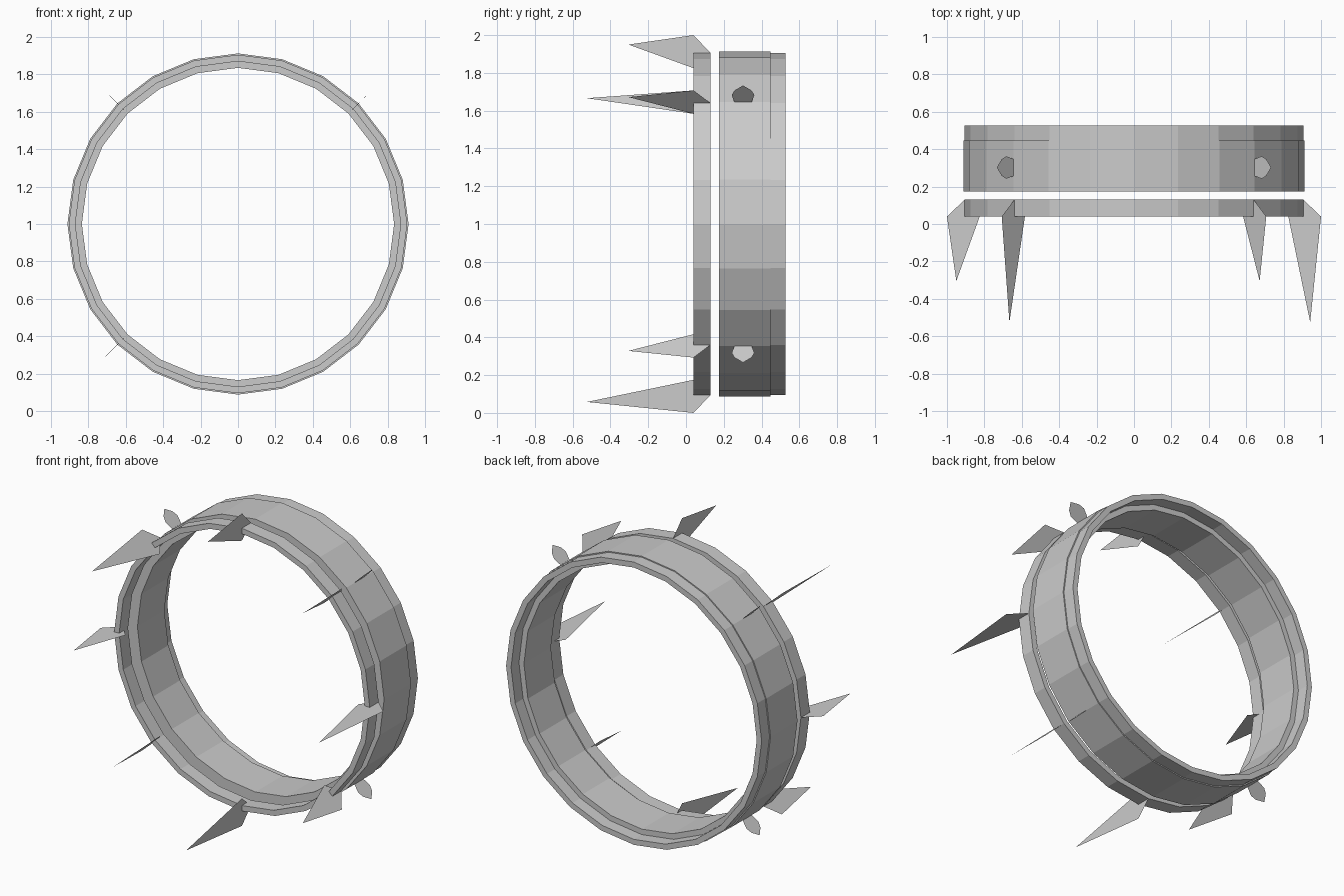
import bpy
import bmesh
from math import cos, sin, pi, radians

cube = bpy.data.objects.get("Cube")
if cube:
    bpy.data.objects.remove(cube, do_unlink=True)

grey = bpy.data.materials.new("plain grey")
colour = (0.6, 0.6, 0.6, 1)
grey.diffuse_color = colour
grey.use_nodes = True
grey.node_tree.nodes["Principled BSDF"].inputs["Base Color"].default_value = colour

SIDES = 24


def place(r, y, angle):
    """Point at a radius and depth, turned about the ring axis."""
    return (r * cos(angle), y, 1 + r * sin(angle))


def finish(bm, name):
    mesh = bpy.data.meshes.new(name)
    bm.to_mesh(mesh)
    bm.free()
    mesh.materials.append(grey)
    obj = bpy.data.objects.new(name, mesh)
    bpy.context.collection.objects.link(obj)
    return obj


def ring(name, profile):
    """Sweep a closed (radius, depth) profile around the axis."""
    bm = bmesh.new()
    loops = [[bm.verts.new(place(r, y, 2 * pi * i / SIDES)) for r, y in profile]
             for i in range(SIDES)]
    n = len(profile)
    for i in range(SIDES):
        a, b = loops[i], loops[(i + 1) % SIDES]
        for j in range(n):
            k = (j + 1) % n
            bm.faces.new((a[j], a[k], b[k], b[j]))
    bmesh.ops.recalc_face_normals(bm, faces=bm.faces)
    return finish(bm, name)


def blade(name, outline, degrees):
    """Flat sheet lying in a radial plane."""
    bm = bmesh.new()
    bm.faces.new([bm.verts.new(place(r, y, radians(degrees))) for r, y in outline])
    return finish(bm, name)


# Thin front ring, floating just ahead of the main band
ring("front_ring", [(0.87, 0.04), (0.905, 0.04), (0.905, 0.13), (0.87, 0.13)])

# Wide band with a thinner lip at the back
ring("main_band", [(0.835, 0.175), (0.912, 0.175), (0.912, 0.447), (0.905, 0.447),
                   (0.905, 0.527), (0.87, 0.527), (0.87, 0.447), (0.835, 0.447)])

# Eight forward spikes, three of them long
for step in range(8):
    angle = step * 45
    long_spike = angle in (0, 135, 270)
    tip = (0.942, -0.525) if long_spike else (0.95, -0.305)
    kind = "long_spike" if long_spike else "short_spike"
    blade(f"{kind}_{step + 1}", [(0.825, 0.04), tip, (1.0, 0.04), (0.905, 0.13)], angle)

# Four small leaf-shaped fins on the band diagonals
half = [(0.875, 0.03), (0.91, 0.045), (0.965, 0.06), (1.0, 0.045)]
leaf = ([(r, 0.302 - w) for r, w in half] + [(1.037, 0.302)]
        + [(r, 0.302 + w) for r, w in reversed(half)])
for step in range(4):
    blade(f"leaf_fin_{step + 1}", leaf, 45 + step * 90)
